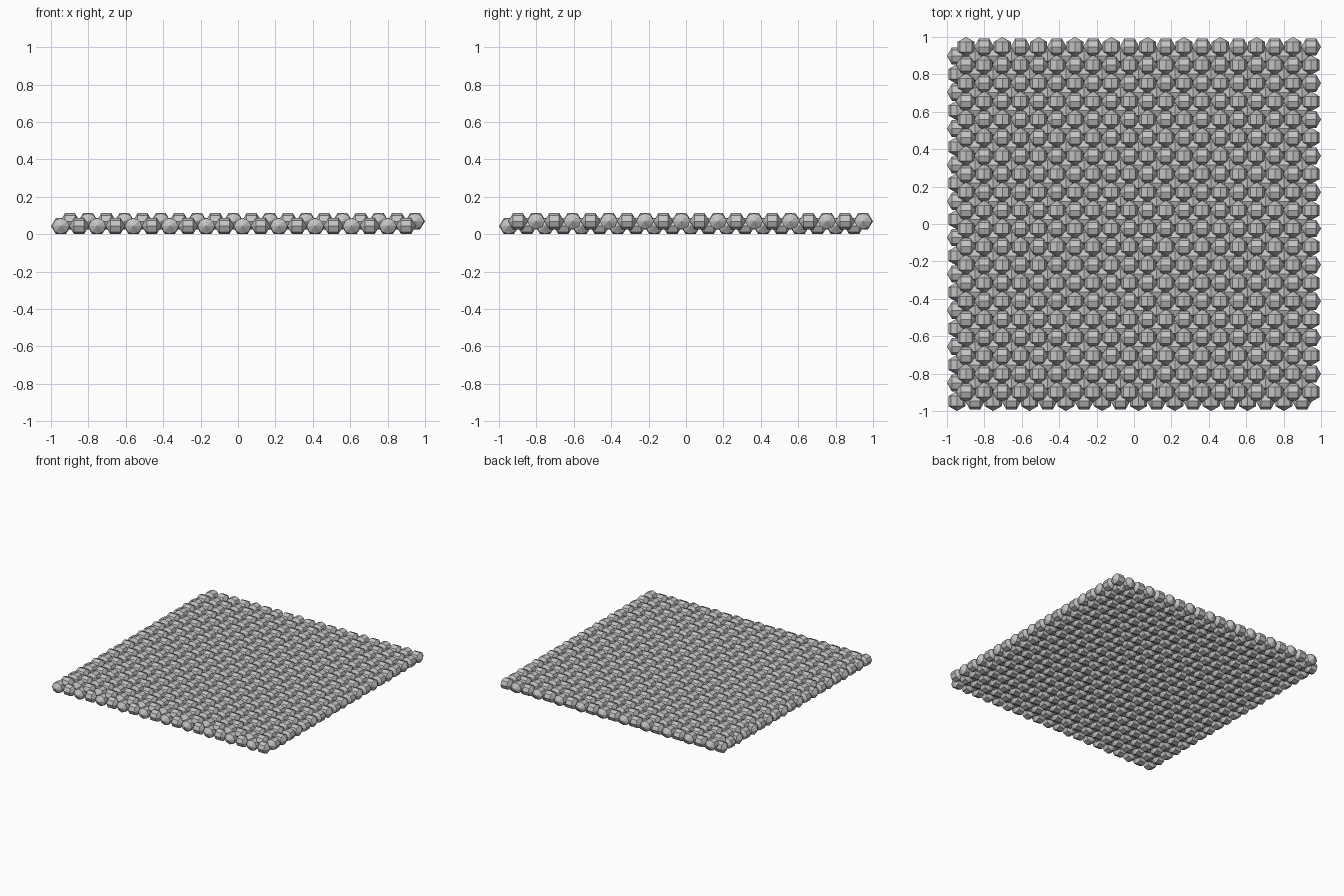
import bpy, bmesh, math
from mathutils import Matrix

cube = bpy.data.objects.get("Cube")
if cube:
    bpy.data.objects.remove(cube, do_unlink=True)

COUNT = 20                              # beads along each side of a layer
RADIUS = 0.053                          # half length of a bead
PITCH = (2 - 2 * RADIUS) / (COUNT - 0.5)
HALF_HEIGHT = 0.043
TOP_Z = 0.112 - HALF_HEIGHT

grey = bpy.data.materials.new("plain_grey")
grey.use_nodes = True
colour = (0.55, 0.55, 0.55, 1)
grey.diffuse_color = colour
grey.node_tree.nodes["Principled BSDF"].inputs["Base Color"].default_value = colour

# Faceted beads lie along x or along y in turn
flatten = Matrix.Diagonal((1, 1, HALF_HEIGHT / (RADIUS * math.sin(math.pi / 3)), 1))
along_x = flatten @ Matrix.Rotation(math.pi / 2, 4, 'Y')
along_y = flatten @ Matrix.Rotation(math.pi / 2, 4, 'X')


def bead_layer(name, shift, z, parity):
    """Square sheet of faceted beads with alternating direction."""
    bm = bmesh.new()
    start = -1 + RADIUS + shift
    for i in range(COUNT):
        for j in range(COUNT):
            turn = along_x if (i + j) % 2 == parity else along_y
            place = Matrix.Translation((start + i * PITCH, start + j * PITCH, z))
            bmesh.ops.create_uvsphere(bm, u_segments=8, v_segments=3,
                                      radius=RADIUS, matrix=place @ turn)
    mesh = bpy.data.meshes.new(name)
    bm.to_mesh(mesh)
    bm.free()
    mesh.materials.append(grey)
    mesh.shade_flat()
    bpy.context.collection.objects.link(bpy.data.objects.new(name, mesh))


# The upper sheet nests half a step over the lower one
bead_layer("lower_bead_layer", 0, HALF_HEIGHT, 1)
bead_layer("upper_bead_layer", PITCH / 2, TOP_Z, 0)
